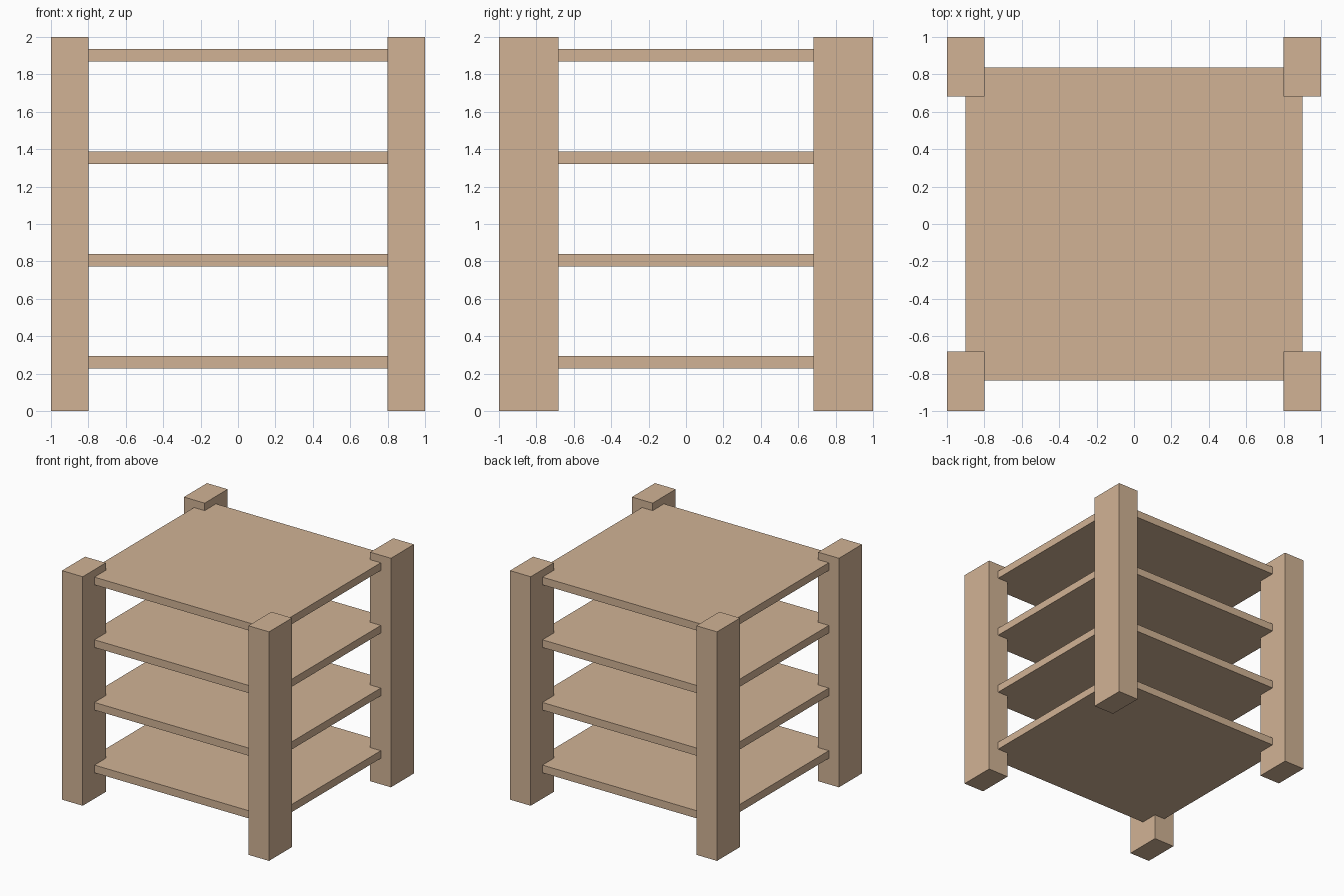
import bpy

if "Cube" in bpy.data.objects:
    bpy.data.objects.remove(bpy.data.objects["Cube"])

wood = bpy.data.materials.new("light_wood")
wood.diffuse_color = (0.64, 0.45, 0.30, 1)
wood.use_nodes = True
wood.node_tree.nodes["Principled BSDF"].inputs["Base Color"].default_value = wood.diffuse_color


def box(name, center, size):
    bpy.ops.mesh.primitive_cube_add(size=1, location=center)
    ob = bpy.context.object
    ob.name = name
    ob.scale = size
    bpy.ops.object.transform_apply(location=False, rotation=False, scale=True)
    ob.data.materials.append(wood)
    return ob


# four corner posts
for ylabel, sy in (("front", -1), ("back", 1)):
    for xlabel, sx in (("left", -1), ("right", 1)):
        box(f"{ylabel}_{xlabel}_post", (sx * 0.9, sy * 0.841, 1.0), (0.2, 0.318, 2.0))

# four evenly spaced shelves let into the posts
for i in range(4):
    box(f"shelf_{i + 1}", (0, 0, 0.26 + i * 0.547), (1.804, 1.676, 0.067))
